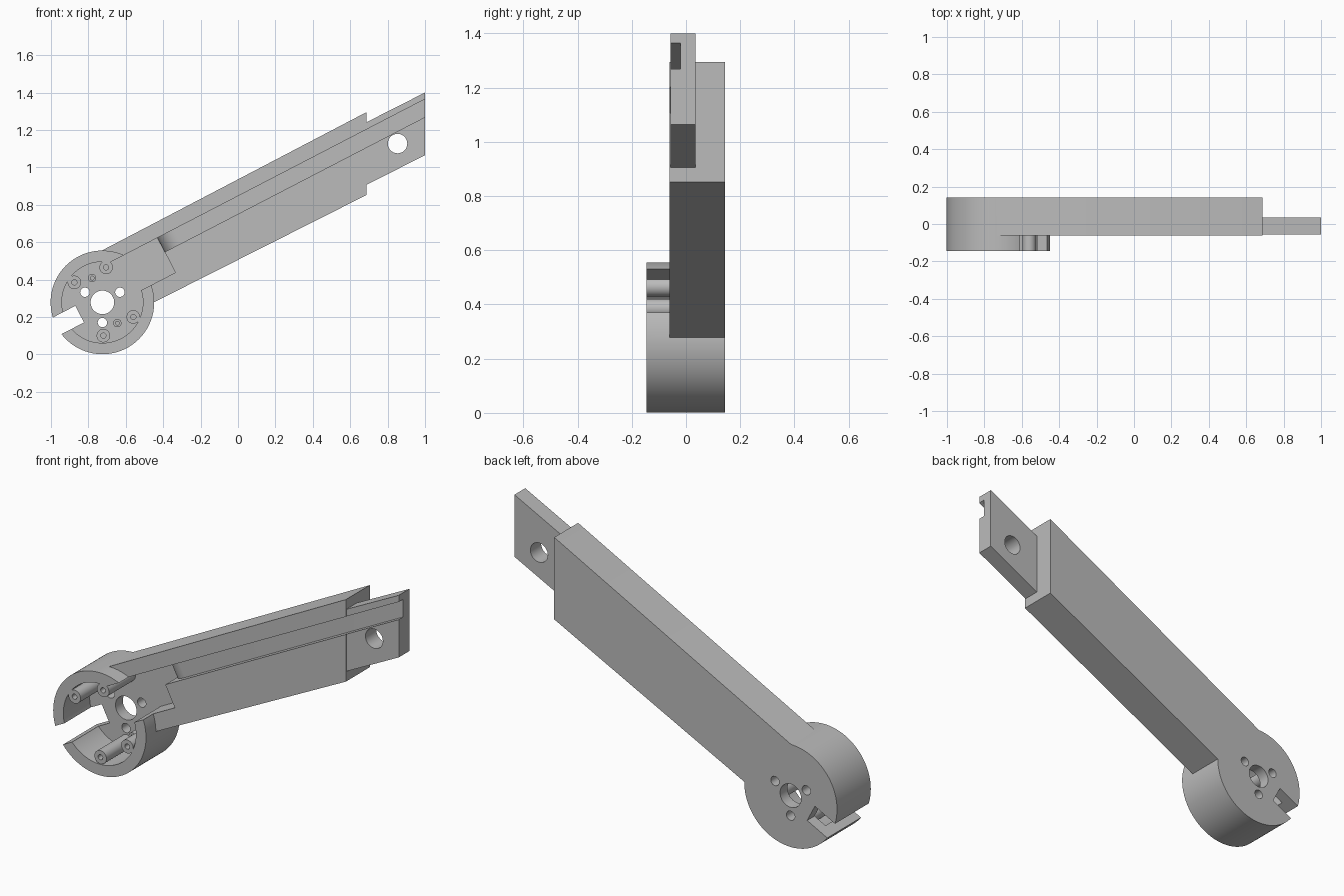
import bpy, bmesh
from math import cos, sin, pi, radians
from mathutils import Vector

if "Cube" in bpy.data.objects:
    bpy.data.objects.remove(bpy.data.objects["Cube"], do_unlink=True)

HUB_X, HUB_Z = -0.725, 0.278
TILT = radians(27.4)
FRONT, BACK, FLOOR = -0.145, 0.143, 0.08

grey = bpy.data.materials.new("plain_grey")
grey.use_nodes = True
grey.diffuse_color = (0.5, 0.5, 0.5, 1)
grey.node_tree.nodes["Principled BSDF"].inputs["Base Color"].default_value = (0.5, 0.5, 0.5, 1)


def upright(p, q, d):
    """Profile in x/z, depth along y."""
    return Vector((p, d, q))


def along_arm(u, v, d):
    """Profile in arm length / arm height, depth along y."""
    return Vector((HUB_X + u * cos(TILT) - v * sin(TILT), d,
                   HUB_Z + u * sin(TILT) + v * cos(TILT)))


def arm_side(u, y, v):
    """Profile in arm length / y, extruded across arm height."""
    return along_arm(u, v, y)


def prism(name, pts, a, b, place=upright):
    bm = bmesh.new()
    low = [bm.verts.new(place(p, q, a)) for p, q in pts]
    high = [bm.verts.new(place(p, q, b)) for p, q in pts]
    bm.faces.new(low)
    bm.faces.new(high[::-1])
    for i in range(len(pts)):
        j = (i + 1) % len(pts)
        bm.faces.new((low[j], low[i], high[i], high[j]))
    bmesh.ops.recalc_face_normals(bm, faces=bm.faces)
    mesh = bpy.data.meshes.new(name)
    bm.to_mesh(mesh)
    bm.free()
    mesh.materials.append(grey)
    ob = bpy.data.objects.new(name, mesh)
    bpy.context.collection.objects.link(ob)
    return ob


def rod(name, x, z, r, a, b, n=32):
    ring = [(x + r * cos(2 * pi * i / n), z + r * sin(2 * pi * i / n)) for i in range(n)]
    return prism(name, ring, a, b)


def box(name, u0, u1, v0, v1, a, b):
    return prism(name, [(u0, v0), (u1, v0), (u1, v1), (u0, v1)], a, b, along_arm)


def combine(body, other, operation):
    mod = body.modifiers.new(other.name, 'BOOLEAN')
    mod.operation, mod.solver, mod.object = operation, 'EXACT', other
    bpy.ops.object.select_all(action='DESELECT')
    bpy.context.view_layer.objects.active = body
    body.select_set(True)
    bpy.ops.object.modifier_apply(modifier=mod.name)
    bpy.data.objects.remove(other, do_unlink=True)


# Round hub, long arm and thin end tab
arm = rod("swing_arm", HUB_X, HUB_Z, 0.277, FRONT, BACK, 128)
combine(arm, prism("beam", [(-0.73, 0.554), (-0.6, 0.206), (-0.446, 0.28),
                            (0.687, 0.852), (0.687, 1.295)], -0.061, BACK), 'UNION')
combine(arm, prism("end_tab", [(0.6, 0.862), (1, 1.065), (1, 1.4), (0.6, 1.197)],
                   -0.057, 0.035), 'UNION')

# Hub pocket and the channel opening toward the arm
combine(arm, rod("pocket", HUB_X, HUB_Z, 0.217, -0.3, FLOOR, 96), 'DIFFERENCE')
combine(arm, box("channel", 0, 0.42, -0.038, 0.171, -0.3, FLOOR), 'DIFFERENCE')

# Cable groove with a rounded ramp out of the pocket
ramp = [(0.52 - 0.1 * cos(t * pi / 24), FLOOR - 0.1 * sin(t * pi / 24)) for t in range(13)]
groove = [(0.41, -0.3), (0.41, 0.05)] + ramp + [(2.3, -0.02), (2.3, -0.3)]
combine(arm, prism("groove", groove, 0.086, 0.171, arm_side), 'DIFFERENCE')

# Screw posts: four tall and two short
tall = [(-0.705, 0.465), (-0.875, 0.385), (-0.72, 0.1), (-0.56, 0.2)]
short = [(-0.78, 0.408), (-0.645, 0.167)]
for x, z in tall:
    combine(arm, rod("tall_post", x, z, 0.036, FRONT, 0.1), 'UNION')
    combine(arm, rod("tall_bore", x, z, 0.014, -0.3, 0.06, 20), 'DIFFERENCE')
for x, z in short:
    combine(arm, rod("short_post", x, z, 0.022, 0.02, 0.1), 'UNION')
    combine(arm, rod("short_bore", x, z, 0.01, -0.3, 0.07, 20), 'DIFFERENCE')

# Through holes: axle, three bolts and the tab hole
holes = [(HUB_X, HUB_Z, 0.063), (0.853, 1.127, 0.052)]
for angle in (30, 150, 270):
    t = radians(angle)
    holes.append((HUB_X + 0.108 * cos(t), HUB_Z + 0.108 * sin(t), 0.025))
for x, z, r in holes:
    combine(arm, rod("through_hole", x, z, r, -0.3, 0.3, 48), 'DIFFERENCE')

# Open slot on the far side of the hub
combine(arm, box("slot", -0.4, -0.137, -0.05, 0.05, -0.3, 0.3), 'DIFFERENCE')

bpy.context.view_layer.objects.active = arm
arm.select_set(True)
bpy.ops.object.shade_smooth_by_angle(angle=radians(30))
